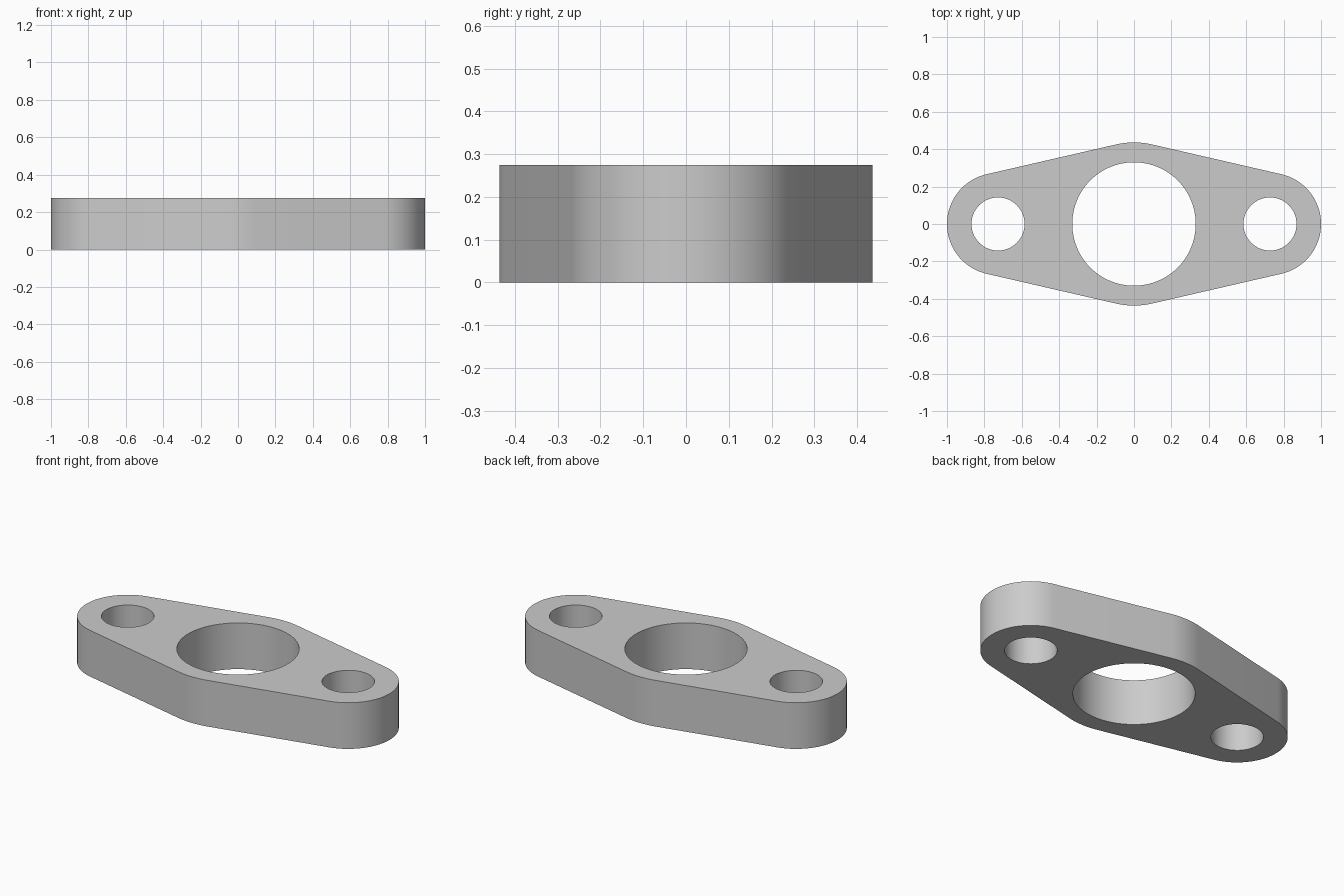
import bpy, bmesh
from math import acos, cos, sin, pi, tau, radians

cube = bpy.data.objects.get("Cube")
if cube:
    bpy.data.objects.remove(cube)

HEIGHT = 0.275
EAR_X, EAR_R, EAR_HOLE = 0.727, 0.273, 0.142
HUB_R, HUB_HOLE = 0.436, 0.33


def arc(cx, r, start, end, steps):
    """Points along an arc centred on the x axis."""
    return [(cx + r * cos(start + (end - start) * i / steps),
             r * sin(start + (end - start) * i / steps)) for i in range(steps + 1)]


def add_loop(bm, points):
    verts = [bm.verts.new((x, y, 0)) for x, y in points]
    for a, b in zip(verts, verts[1:] + verts[:1]):
        bm.edges.new((a, b))


# Outline: rounded ears joined to the hub by tangent lines
t = acos((HUB_R - EAR_R) / EAR_X)
outline = (arc(EAR_X, EAR_R, -t, t, 40) + arc(0, HUB_R, t, pi - t, 10)
           + arc(-EAR_X, EAR_R, pi - t, pi + t, 40)
           + arc(0, HUB_R, pi + t, tau - t, 10))

bm = bmesh.new()
add_loop(bm, outline)

# Central bore and two bolt holes
for cx, r, n in ((0, HUB_HOLE, 96), (EAR_X, EAR_HOLE, 64), (-EAR_X, EAR_HOLE, 64)):
    add_loop(bm, arc(cx, r, 0, tau, n)[:-1])

# Fill the flat profile, then raise it to full thickness
bmesh.ops.triangle_fill(bm, edges=bm.edges[:], use_beauty=True, normal=(0, 0, 1))
raised = bmesh.ops.extrude_face_region(bm, geom=bm.faces[:], use_keep_orig=True)
bmesh.ops.translate(bm, vec=(0, 0, HEIGHT),
                    verts=[g for g in raised["geom"] if isinstance(g, bmesh.types.BMVert)])
bmesh.ops.recalc_face_normals(bm, faces=bm.faces[:])

mesh = bpy.data.meshes.new("flange_plate")
bm.to_mesh(mesh)
bm.free()
plate = bpy.data.objects.new("flange_plate", mesh)
bpy.context.collection.objects.link(plate)

# Plain grey metal
grey = bpy.data.materials.new("grey_metal")
grey.use_nodes = True
colour = (0.6, 0.6, 0.6, 1)
grey.diffuse_color = colour
grey.node_tree.nodes["Principled BSDF"].inputs["Base Color"].default_value = colour
mesh.materials.append(grey)

# Smooth walls with crisp rims
bpy.ops.object.select_all(action="DESELECT")
plate.select_set(True)
bpy.context.view_layer.objects.active = plate
bpy.ops.object.shade_smooth_by_angle(angle=radians(30))
